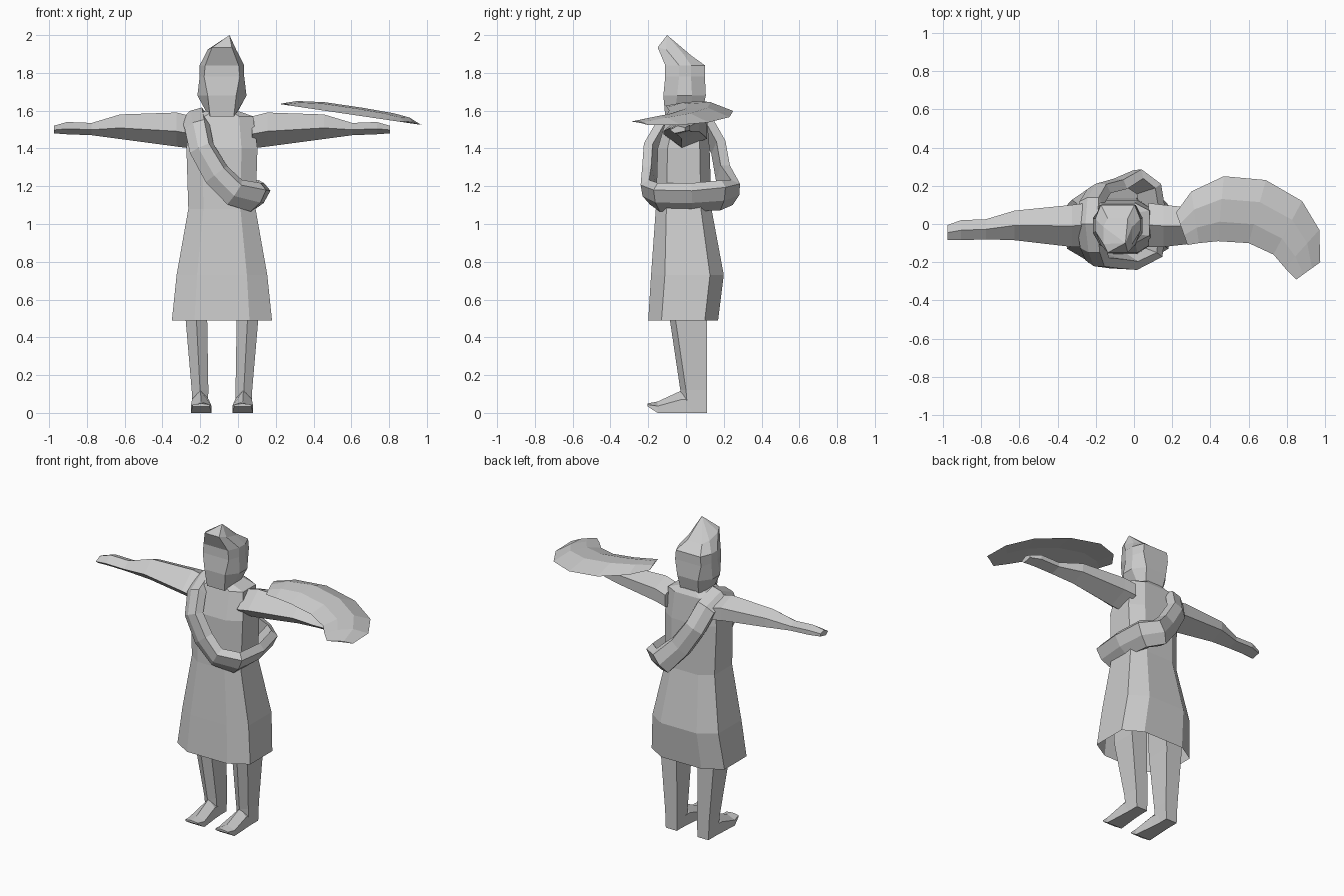
import bpy, bmesh, math
from mathutils import Vector

if "Cube" in bpy.data.objects:
    bpy.data.objects.remove(bpy.data.objects["Cube"])

CX = -0.085  # centre line of the figure

grey = bpy.data.materials.new("light grey")
grey.diffuse_color = (0.6, 0.6, 0.6, 1)
grey.use_nodes = True
grey.node_tree.nodes["Principled BSDF"].inputs["Base Color"].default_value = grey.diffuse_color


def loft(name, rings, cap=True, loop=False):
    """Skin a list of equal-length point rings."""
    bm = bmesh.new()
    vs = [[bm.verts.new(p) for p in r] for r in rings]
    n = len(rings[0])
    for i in range(len(vs) if loop else len(vs) - 1):
        a, b = vs[i], vs[(i + 1) % len(vs)]
        for j in range(n):
            k = (j + 1) % n
            bm.faces.new((a[j], a[k], b[k], b[j]))
    if cap and not loop:
        bm.faces.new(vs[0][::-1])
        bm.faces.new(vs[-1])
    bmesh.ops.remove_doubles(bm, verts=bm.verts, dist=0.0005)
    bmesh.ops.recalc_face_normals(bm, faces=bm.faces)
    me = bpy.data.meshes.new(name)
    bm.to_mesh(me)
    bm.free()
    me.materials.append(grey)
    ob = bpy.data.objects.new(name, me)
    bpy.context.collection.objects.link(ob)
    return ob


def octagon(z, hw, yf, yb, fx=0.55, fy=0.62, cx=CX):
    """Chamfered rectangle: half width, front y, back y."""
    m, h = (yf + yb) / 2, (yb - yf) / 2
    return [(cx + sx * hw * a, m + sy * h * b, z) for sx, sy, a, b in (
        (1, -1, 1, fy), (1, 1, 1, fy), (1, 1, fx, 1), (-1, 1, fx, 1),
        (-1, 1, 1, fy), (-1, -1, 1, fy), (-1, -1, fx, 1), (1, -1, fx, 1))]


# Robe: open skirt, waist, chest and shoulder yoke
loft("robe_skirt", [octagon(0.49, 0.265, -0.20, 0.17), octagon(0.73, 0.24, -0.185, 0.20),
                    octagon(1.08, 0.178, -0.16, 0.135)], cap=False)
loft("robe_torso", [octagon(1.08, 0.178, -0.16, 0.135), octagon(1.40, 0.188, -0.15, 0.125),
                    octagon(1.57, 0.165, -0.10, 0.11), octagon(1.60, 0.08, -0.09, 0.09)])

# Hooded head with a forward-leaning peak
loft("head", [octagon(1.57, 0.07, -0.11, 0.08, 0.9, 0.5),
              octagon(1.68, 0.130, -0.12, 0.105, 0.58, 0.35),
              octagon(1.78, 0.118, -0.11, 0.10, 0.8, 0.3),
              octagon(1.84, 0.118, -0.11, 0.10, 0.75, 0.3),
              [(x, y, z + (y + 0.05) * -0.25) for x, y, z in
               octagon(1.91, 0.075, -0.15, 0.03, 0.7, 0.5)],
              [(-0.045, -0.10, 2.0)] * 8])

# Arms: diamond-like sections as (offset, front y, back y, low z, high z)
ARM = [(0.16, -0.12, 0.11, 1.40, 1.57), (0.24, -0.12, 0.10, 1.41, 1.59),
       (0.54, -0.085, 0.07, 1.45, 1.58), (0.69, -0.08, 0.025, 1.47, 1.535),
       (0.82, -0.085, 0.02, 1.475, 1.54), (0.89, -0.085, -0.005, 1.48, 1.52)]
for side, label in ((-1, "right_arm"), (1, "left_arm")):
    rings = []
    for d, yf, yb, lo, hi in ARM:
        x, m, q = CX + side * d, (yf + yb) / 2, (hi - lo)
        rings.append([(x, yf, lo + 0.45 * q), (x, m - 0.015, lo), (x, yb, lo + 0.3 * q),
                      (x, yb, lo + 0.75 * q), (x, m, hi)])
    loft(label, rings)

# Legs with pointed shoes
for side, label in ((-1, "right"), (1, "left")):
    leg = []
    for z, inner, outer, yf, yb in ((0.0, 0.075, 0.155, -0.02, 0.11), (0.12, 0.072, 0.160, -0.03, 0.11),
                                    (0.49, 0.078, 0.192, -0.085, 0.11), (0.70, 0.07, 0.195, -0.09, 0.11)):
        xi, xo, xm = (CX + side * v for v in (inner, outer, (inner + outer) / 2))
        leg.append([(xi, yf + 0.03, z), (xm, yf, z), (xo, yf + 0.03, z), (xo, yb, z), (xi, yb, z)])
    loft(label + "_leg", leg)
    shoe = []
    for y, inner, outer, lo, hi in ((0.10, 0.078, 0.152, 0.0, 0.10), (-0.02, 0.07, 0.158, 0.0, 0.12),
                                    (-0.15, 0.055, 0.165, 0.0, 0.06), (-0.205, 0.065, 0.155, 0.035, 0.05)):
        xi, xo = CX + side * inner, CX + side * outer
        xm = (xi + xo) / 2
        shoe.append([(xi, y, lo), (xo, y, lo), (xo, y, lo + (hi - lo) * 0.6),
                     (xm, y, hi), (xi, y, lo + (hi - lo) * 0.6)])
    loft(label + "_shoe", shoe)

# Diagonal sash: closed band over one shoulder, around the opposite hip
PATH = [(-0.24, 0.0, 1.575, 0.14), (-0.225, -0.13, 1.52, 0.13), (-0.20, -0.195, 1.40, 0.13),
        (-0.12, -0.205, 1.26, 0.14), (-0.02, -0.205, 1.16, 0.15), (0.10, -0.15, 1.13, 0.16),
        (0.115, 0.03, 1.13, 0.16), (0.09, 0.19, 1.14, 0.17), (0.0, 0.255, 1.16, 0.16),
        (-0.10, 0.21, 1.27, 0.14), (-0.19, 0.185, 1.41, 0.13), (-0.23, 0.12, 1.53, 0.13)]
pts = [Vector(p[:3]) for p in PATH]
mid = sum(pts, Vector()) / len(pts)
band = []
for i, p in enumerate(pts):
    tangent = (pts[(i + 1) % len(pts)] - pts[i - 1]).normalized()
    out = p - mid
    out = (out - tangent * out.dot(tangent)).normalized()
    wide = tangent.cross(out) * PATH[i][3] / 2
    band.append([p + wide - out * 0.04, p + wide * 0.9 + out * 0.012, p + out * 0.028,
                 p - wide * 0.9 + out * 0.012, p - wide - out * 0.04])
loft("sash", band, loop=True)

# Curved domed blade above the left arm: outer rim and inner rim pairs
BLADE = [((0.22, 0.06), (0.28, -0.11), 0.008), ((0.30, 0.17), (0.34, -0.10), 0.03),
         ((0.47, 0.25), (0.44, -0.09), 0.045), ((0.69, 0.23), (0.60, -0.10), 0.045),
         ((0.88, 0.12), (0.73, -0.16), 0.04), ((0.97, -0.03), (0.79, -0.23), 0.03),
         ((0.975, -0.20), (0.85, -0.29), 0.008)]


def rim_z(x):
    return 1.635 - 0.147 * (x - 0.22)


rings = []
for a, b, rise in BLADE:
    a, b = Vector((*a, rim_z(a[0]))), Vector((*b, rim_z(b[0])))
    up = Vector((0, 0, rise))
    rings.append([a, a.lerp(b, 0.35) + up, a.lerp(b, 0.7) + up * 0.8, b, a.lerp(b, 0.5) + up * 0.3])
loft("curved_blade", rings)
